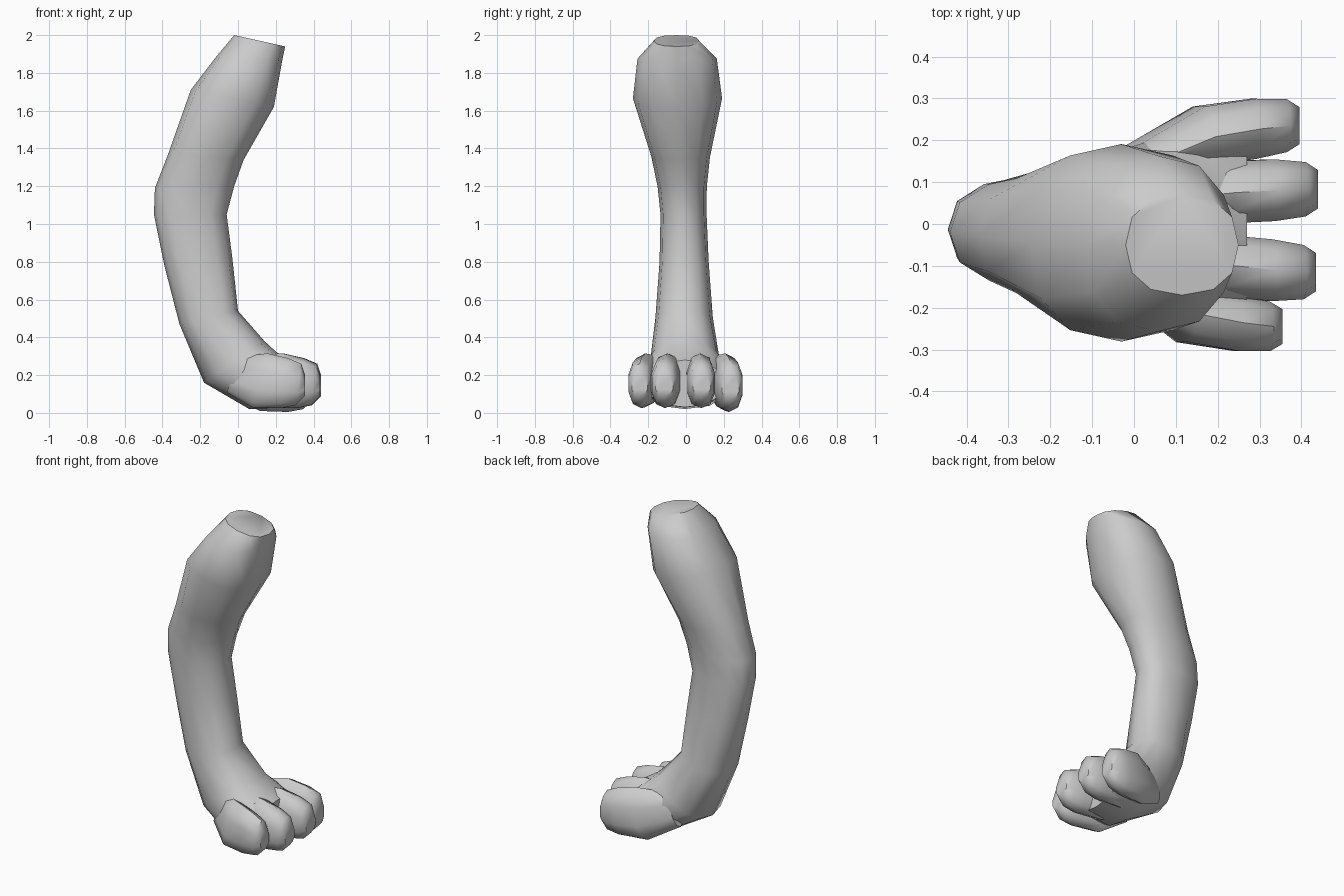
import bpy, bmesh
from math import sin, cos, pi, radians
from mathutils import Vector

if "Cube" in bpy.data.objects:
    bpy.data.objects.remove(bpy.data.objects["Cube"])


def power(v, e):
    return abs(v) ** e * (1 if v >= 0 else -1)


def loft(name, rings, sides, square=0.85):
    """Skin rings given as (x1, z1, x2, z2, y centre, y half width)."""
    bm = bmesh.new()
    loops = []
    for x1, z1, x2, z2, yc, hw in rings:
        a, b = Vector((x1, yc, z1)), Vector((x2, yc, z2))
        mid, half = (a + b) / 2, (b - a) / 2
        loop = []
        for i in range(sides):
            t = 2 * pi * i / sides
            p = mid + half * power(cos(t), square)
            p.y += hw * power(sin(t), square)
            loop.append(bm.verts.new(p))
        loops.append(loop)
    for lo, hi in zip(loops, loops[1:]):
        for i in range(sides):
            j = (i + 1) % sides
            bm.faces.new((lo[i], lo[j], hi[j], hi[i]))
    bm.faces.new(loops[0])
    bm.faces.new(loops[-1])
    bmesh.ops.recalc_face_normals(bm, faces=bm.faces)
    mesh = bpy.data.meshes.new(name)
    bm.to_mesh(mesh)
    bm.free()
    ob = bpy.data.objects.new(name, mesh)
    bpy.context.collection.objects.link(ob)
    bpy.ops.object.select_all(action='DESELECT')
    ob.select_set(True)
    bpy.context.view_layer.objects.active = ob
    bpy.ops.object.shade_smooth_by_angle(angle=radians(50))
    return ob


# Leg: thigh at the top, knee bend, ankle and sole
loft("leg", [
    (-0.02, 2.00, 0.25, 1.94, -0.05, 0.12),
    (-0.12, 1.88, 0.235, 1.87, -0.047, 0.21),
    (-0.25, 1.71, 0.19, 1.62, -0.045, 0.236),
    (-0.37, 1.37, 0.03, 1.34, -0.028, 0.155),
    (-0.44, 1.19, -0.02, 1.20, -0.02, 0.13),
    (-0.445, 1.05, -0.06, 1.05, -0.013, 0.122),
    (-0.39, 0.78, -0.03, 0.82, -0.01, 0.13),
    (-0.31, 0.47, 0.00, 0.54, -0.01, 0.152),
    (-0.18, 0.16, 0.14, 0.38, -0.005, 0.185),
    (0.06, 0.02, 0.20, 0.325, -0.005, 0.235),
    (0.27, 0.03, 0.27, 0.28, -0.005, 0.20),
], 12)

# Toes: (base y, tip y, half width, tip x, sole z)
toes = {
    "toe_outer_left": (-0.16, -0.245, 0.07, 0.355, 0.03),
    "toe_inner_left": (-0.07, -0.115, 0.077, 0.435, 0.03),
    "toe_inner_right": (0.06, 0.083, 0.077, 0.44, 0.03),
    "toe_outer_right": (0.16, 0.235, 0.075, 0.395, 0.01),
}
for name, (y0, y1, w, x, z) in toes.items():
    mid = y0 + (y1 - y0) * 0.65
    loft(name, [
        (-0.06, 0.11, 0.02, 0.30, y0 * 0.85, w * 0.6),
        (x - 0.28, z, x - 0.20, 0.315, mid, w),
        (x - 0.13, z - 0.005, x - 0.09, 0.29, y1 - (y1 - y0) * 0.1, w),
        (x - 0.05, z + 0.01, x - 0.02, 0.26, y1, w * 0.88),
        (x, z + 0.06, x, 0.20, y1, w * 0.62),
    ], 10)
